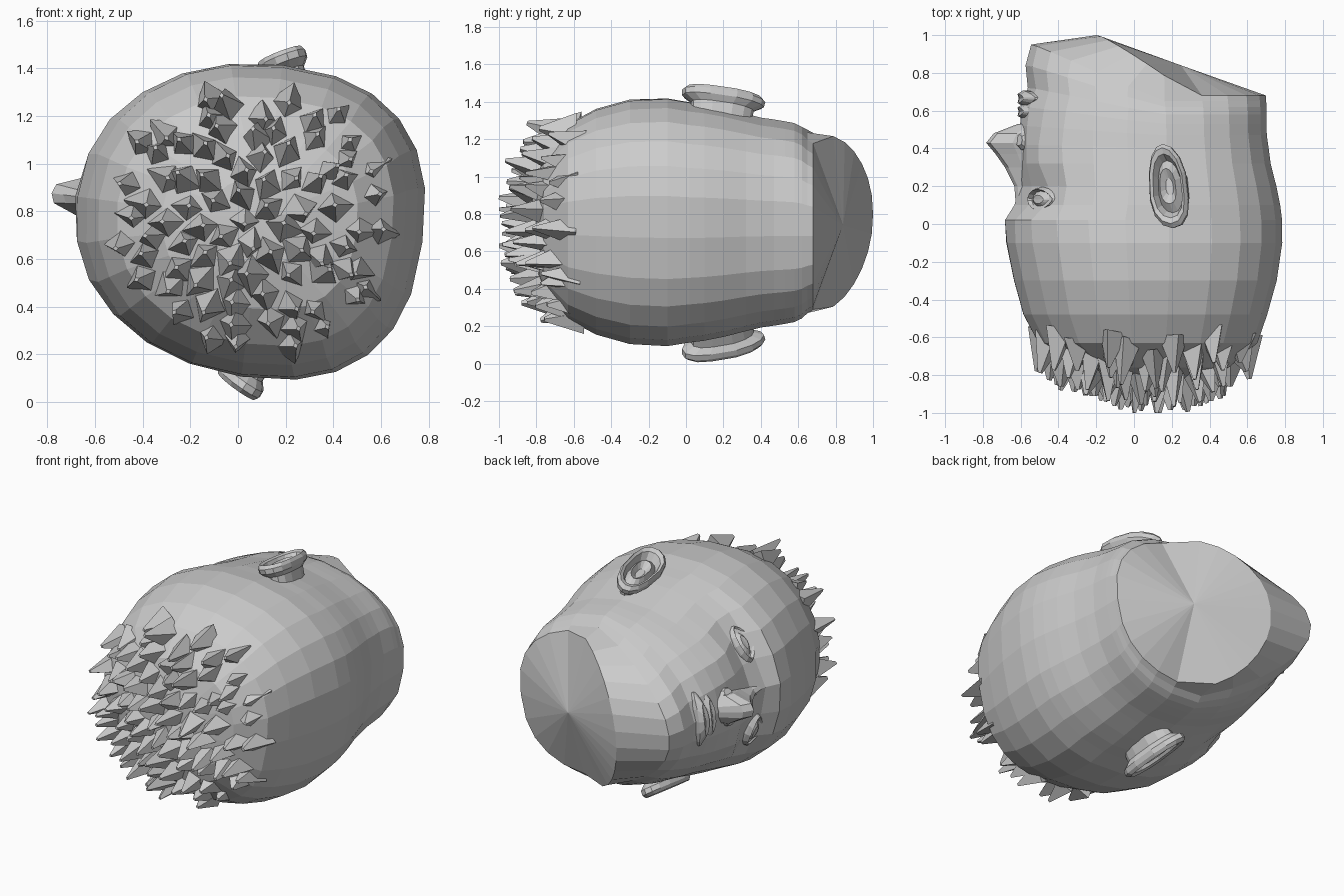
import bpy, bmesh, math, random
from mathutils import Vector, Matrix

cube = bpy.data.objects.get("Cube")
if cube:
    bpy.data.objects.remove(cube)

random.seed(4)

# Head frame: f = towards the face, s = towards one ear, y = towards the neck
ROLL = math.asin(0.13)
sn, cs = math.sin(ROLL), math.cos(ROLL)
FRAME = Matrix(((-cs, sn, 0, 0.1), (0, 0, 1, 0), (sn, cs, 0, 0.76), (0, 0, 0, 1)))


def finish(name, bm):
    bmesh.ops.transform(bm, matrix=FRAME, verts=bm.verts)
    bmesh.ops.recalc_face_normals(bm, faces=bm.faces)
    mesh = bpy.data.meshes.new(name)
    bm.to_mesh(mesh)
    bm.free()
    obj = bpy.data.objects.new(name, mesh)
    bpy.context.collection.objects.link(obj)


def signed_power(value, power):
    return math.copysign(abs(value) ** power, value)


def loft(name, loops, cap_centres=(None, None)):
    """Skin closed loops of points; each end gets a triangle fan."""
    bm = bmesh.new()
    rings = [[bm.verts.new(p) for p in loop] for loop in loops]
    n = len(rings[0])
    for a, b in zip(rings, rings[1:]):
        for i in range(n):
            j = (i + 1) % n
            bm.faces.new((a[i], a[j], b[j], b[i]))
    for ring, centre in zip((rings[0], rings[-1]), cap_centres):
        hub = bm.verts.new(centre or sum((v.co for v in ring), Vector()) / n)
        for i in range(n):
            bm.faces.new((ring[i], ring[(i + 1) % n], hub))
    finish(name, bm)


def patch(name, origin, normal, half, loops, sign=1, count=14, egg=0.0, skew=0.0, tilt=0.0, bend=0.0, point=1.0):
    """Raised or hollowed oval made of concentric loops (scale, height)."""
    normal = Vector(normal).normalized()
    up = Vector((0, tilt, -1))
    up = (up - normal * up.dot(normal)).normalized()
    side = normal.cross(up)
    result = []
    for scale, height in loops:
        loop = []
        for i in range(count):
            a = math.tau * i / count
            c, s = math.cos(a), math.sin(a)
            across = half[0] * scale * s * (1 + egg * c) + skew * scale * c
            along = half[1] * scale * signed_power(c, point)
            p = Vector(origin) + side * across + up * along + normal * (height - bend * across ** 2)
            p.y *= sign
            loop.append(p)
        result.append(loop)
    loft(name, result)


# Head: rings of (y at face, y at back, face reach, back reach, half width, face taper)
RINGS = [
    (-.82, -.82, .22, -.18, .18, 0), (-.76, -.76, .42, -.40, .37, 0),
    (-.63, -.63, .61, -.55, .52, 0), (-.48, -.48, .69, -.60, .60, 0),
    (-.30, -.30, .74, -.65, .65, 0), (-.10, -.10, .78, -.68, .66, .03),
    (.02, .02, .79, -.68, .64, .04), (.10, .10, .74, -.67, .63, .05),
    (.20, .20, .71, -.65, .61, .06), (.32, .32, .71, -.62, .58, .08),
    (.42, .40, .71, -.61, .56, .10), (.52, .47, .71, -.60, .55, .12),
    (.62, .53, .70, -.60, .54, .15), (.72, .58, .67, -.60, .53, .2),
    (.84, .62, .68, -.60, .51, .27), (.95, .65, .65, -.60, .48, .33),
    (1.0, .68, .30, -.60, .46, .22),
]
SIDES = 24
# Sculpted dents and swells: (s, y, radius, amount)
SCULPT = [(.25, .13, .11, -.06), (.27, .0, .1, .02), (.3, .36, .14, .03), (.1, .72, .08, -.01)]


def head_ring(y_face, y_back, face, back, width, taper):
    loop = []
    for i in range(SIDES):
        a = math.tau * i / SIDES
        c, s = math.cos(a), math.sin(a)
        boxy = .92 if c > 0 else .8
        c, s = signed_power(c, boxy), signed_power(s, boxy)
        f = c * (face if c > 0 else -back)
        side = width * s * (1 - taper * max(0, c))
        t = max(0, 2 * (f - back) / (face - back) - 1)
        y = y_back + (y_face - y_back) * t
        if f > .25:
            f += sum(amt * math.exp(-((abs(side) - s0) ** 2 + (y - y0) ** 2) / r ** 2)
                     for s0, y0, r, amt in SCULPT)
        loop.append(Vector((f, side, y)))
    return loop


loft("head", [head_ring(*r) for r in RINGS], (Vector((.04, 0, -.83)), Vector((-.15, 0, .84))))

# Ears and eyes, one of each per side
EAR = [(.7, -.16), (.75, -.05), (.98, -.02), (1, .01), (.9, .03), (.76, .02), (.62, -.025),
       (.42, .01), (.2, -.02)]
EYE = [(1.1, -.06), (1, .005), (.84, .03), (.68, .005), (.35, .025)]
for label, sign in (("upper", 1), ("lower", -1)):
    patch(label + "_ear", (.005, .667, .2), (.45, .89, .1), (.105, .225), EAR, sign,
          egg=.12, skew=.03, tilt=.05, point=.75)
    patch(label + "_eye", (.63, .27, .13), (.87, .5, 0), (.13, .065), EYE, sign,
          bend=1.5, point=1.4)
    patch(label + "_nostril_wing", (.70, .075, .44), (.8, .6, .1), (.045, .05),
          [(1, -.05), (1, .01), (.6, .035)], sign, count=8)

# Nose: cross-sections of (y, ridge reach, half width)
NOSE = [(.08, .73, .05), (.2, .74, .055), (.3, .79, .07), (.37, .84, .085),
        (.43, .89, .10), (.48, .85, .10), (.53, .72, .08)]
loft("nose", [[Vector((f, s * w, y)) for f, s in
               ((.6, -1), (.6 + (r - .6) * .55, -.85), (r - .015, -.4), (r, 0),
                (r - .015, .4), (.6 + (r - .6) * .55, .85), (.6, 1))]
              for y, r, w in NOSE])

# Lips
for name, y, thick in (("top_lip", .595, .04), ("bottom_lip", .665, .042)):
    patch(name, (.69, 0, y), (1, 0, 0), (.17, thick),
          [(1, -.05), (1, .005), (.6, .03)], bend=1.6, point=1.3)

# Hair spikes: four-sided cones, stretched outwards, spread evenly over the crown
bm = bmesh.new()
COUNT, REACH = 85, .56
for i in range(COUNT):
    q = math.sqrt((i + .5) / COUNT)
    a = i * math.pi * (3 - math.sqrt(5)) + random.uniform(-.1, .1)
    out = Vector((math.cos(a), math.sin(a) * .95, 0))
    surface = -.82 + .23 * q ** 3
    base = out * REACH * q + Vector((.03, 0, surface + .04))
    height = random.uniform(.12, .2) - .01 * q
    tip = out * REACH * q * 1.07 + Vector((.03, 0, max(-1, surface - height)))
    tip += Vector((random.uniform(-.03, .03), random.uniform(-.03, .03), 0))
    axis = tip - base
    z = axis.normalized()
    x = (out - z * out.dot(z)).normalized()
    place = Matrix((x * 1.25, z.cross(x), z)).transposed().to_4x4()
    place.translation = (base + tip) / 2
    bmesh.ops.create_cone(bm, cap_ends=True, segments=4, radius1=random.uniform(.065, .085),
                          radius2=.01, depth=axis.length, matrix=place)
finish("hair_spikes", bm)
